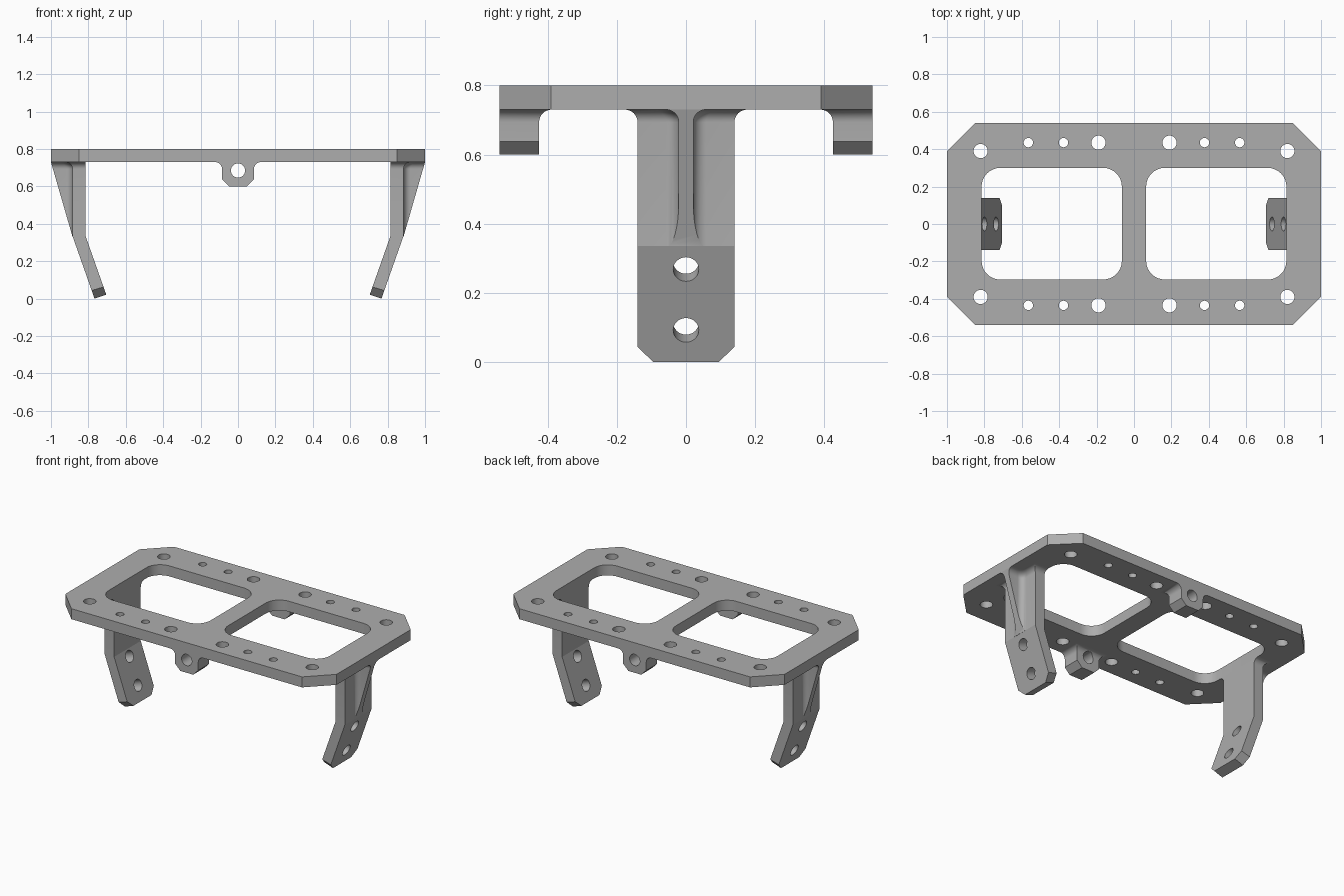
import bpy, bmesh
from math import pi, sin, cos
from mathutils import Vector, Matrix

cube = bpy.data.objects.get("Cube")
if cube:
    bpy.data.objects.remove(cube, do_unlink=True)

GREY = (0.42, 0.42, 0.42, 1)
metal = bpy.data.materials.new("plain grey metal")
metal.use_nodes = True
metal.diffuse_color = GREY
metal.node_tree.nodes["Principled BSDF"].inputs["Base Color"].default_value = GREY

TOP, UNDER = 0.80, 0.73      # plate faces
R = 0.037                    # fillet radius under the plate
STEPS = 8


def add(name, bm):
    bmesh.ops.recalc_face_normals(bm, faces=bm.faces)
    mesh = bpy.data.meshes.new(name)
    bm.to_mesh(mesh)
    bm.free()
    ob = bpy.data.objects.new(name, mesh)
    bpy.context.collection.objects.link(ob)
    mesh.materials.append(metal)
    return ob


def activate(ob):
    bpy.ops.object.select_all(action='DESELECT')
    ob.select_set(True)
    bpy.context.view_layer.objects.active = ob


def smooth(ob):
    activate(ob)
    bpy.ops.object.shade_smooth_by_angle(angle=pi / 6)


def loft(rings):
    """Closed solid through rings of equal point count."""
    bm = bmesh.new()
    loops = [[bm.verts.new(p) for p in ring] for ring in rings]
    n = len(loops[0])
    for a, b in zip(loops, loops[1:]):
        for i in range(n):
            j = (i + 1) % n
            bm.faces.new((a[i], a[j], b[j], b[i]))
    bm.faces.new(loops[0][::-1])
    bm.faces.new(loops[-1])
    return bm


def drill(ob, centres, axis, radius):
    """Cut round holes through a part."""
    bm = bmesh.new()
    turn = Vector(axis).to_track_quat('Z', 'Y').to_matrix().to_4x4()
    for c in centres:
        bmesh.ops.create_cone(bm, cap_ends=True, segments=32, radius1=radius, radius2=radius,
                              depth=0.3, matrix=Matrix.Translation(c) @ turn)
    cutter = add("hole_cutter", bm)
    cutter.hide_render = True
    mod = ob.modifiers.new("holes", 'BOOLEAN')
    mod.operation, mod.solver, mod.object = 'DIFFERENCE', 'EXACT', cutter
    activate(ob)
    bpy.ops.object.modifier_apply(modifier=mod.name)
    bpy.data.objects.remove(cutter, do_unlink=True)


def opposite(ob, name):
    """Copy of a part turned half way round the centre."""
    twin = ob.copy()
    twin.data = ob.data.copy()
    twin.name = name
    twin.data.transform(Matrix.Rotation(pi, 4, 'Z'))
    bpy.context.collection.objects.link(twin)


def circle(x, y, r, n=32):
    return [(x + r * cos(2 * pi * i / n), y + r * sin(2 * pi * i / n)) for i in range(n)]


def rounded_rect(x0, x1, y0, y1, r):
    pts = []
    corners = [(x1 - r, y1 - r), (x0 + r, y1 - r), (x0 + r, y0 + r), (x1 - r, y0 + r)]
    for k, (cx, cy) in enumerate(corners):
        for i in range(STEPS + 1):
            a = (k + i / STEPS) * pi / 2
            pts.append((cx + r * cos(a), cy + r * sin(a)))
    return pts


def flare():
    """Height and outward offset along the fillet below the plate."""
    for i in range(STEPS + 1):
        a = i / STEPS * pi / 2
        yield UNDER - R + R * sin(a), R * (1 - cos(a))


# Top plate: chamfered outline, two windows and bolt holes
outlines = [[(1, -0.39), (1, 0.39), (0.85, 0.54), (-0.85, 0.54),
             (-1, 0.39), (-1, -0.39), (-0.85, -0.54), (0.85, -0.54)]]
for sx in (-1, 1):
    outlines.append(rounded_rect(*sorted((sx * 0.065, sx * 0.815)), -0.297, 0.3, 0.1))
    for sy in (-1, 1):
        for x, y, r in ((0.82, 0.39, 0.038), (0.19, 0.435, 0.038),
                        (0.377, 0.435, 0.025), (0.565, 0.435, 0.025)):
            outlines.append(circle(sx * x, sy * y, r))
curve = bpy.data.curves.new("plate_outline", 'CURVE')
curve.dimensions, curve.fill_mode = '2D', 'BOTH'
curve.extrude = (TOP - UNDER) / 2
for pts in outlines:
    spline = curve.splines.new('POLY')
    spline.points.add(len(pts) - 1)
    for p, (x, y) in zip(spline.points, pts):
        p.co = (x, y, 0, 1)
    spline.use_cyclic_u = True
source = bpy.data.objects.new("plate_outline", curve)
bm = bmesh.new()
bm.from_mesh(source.to_mesh())
bpy.data.objects.remove(source)
bmesh.ops.remove_doubles(bm, verts=bm.verts, dist=0.0002)
bmesh.ops.translate(bm, verts=bm.verts, vec=(0, 0, (TOP + UNDER) / 2))
smooth(add("top_plate", bm))

# Upper leg: upright web with a filleted rib, trimmed to a slanted front
INNER, OUTER, BEND, HALF = 0.815, 0.885, 0.335, 0.14
RIB = 0.021


def leg_section(z, e):
    half = [(INNER, HALF + e), (OUTER + e, HALF + e)]
    for i in range(STEPS + 1):
        a = i / STEPS * pi / 2
        half.append((OUTER + e + R * (1 - cos(a)), RIB + e + R * (1 - sin(a))))
    half.append((1.08, RIB + e))
    return [(x, -y, z) for x, y in half] + [(x, y, z) for x, y in reversed(half)]


bm = loft([leg_section(BEND, 0)] + [leg_section(z, e) for z, e in flare()])
foot, head = Vector((OUTER + 0.001, 0, BEND)), Vector((1, 0, UNDER))
slope = head - foot
bmesh.ops.bisect_plane(bm, geom=bm.verts[:] + bm.edges[:] + bm.faces[:], dist=1e-5,
                       plane_co=head, plane_no=(slope.z, 0, -slope.x), clear_outer=True)
bmesh.ops.holes_fill(bm, edges=[e for e in bm.edges if e.is_boundary], sides=0)
upper = add("left_leg_upper", bm)
smooth(upper)
opposite(upper, "right_leg_upper")

# Lower leg: inclined bar with chamfered end and two holes
CHAMFER = 0.13   # share of the length


def bar_face(x0, x1, z1):
    def at(t, y):
        return (x0 + (x1 - x0) * t, y, BEND + (z1 - BEND) * t)
    half = [(0, HALF), (1 - CHAMFER, HALF), (1, HALF - 0.045)]
    return [at(t, -y) for t, y in half] + [at(t, y) for t, y in reversed(half)]


lower = add("left_leg_lower", loft([bar_face(INNER, 0.7045, 0.0215), bar_face(OUTER, 0.767, 0)]))
holes = [(0.767 + (OUTER - 0.767) * z / BEND, 0, z) for z in (0.268, 0.092)]
drill(lower, holes, (0.943, 0, -0.332), 0.037)
smooth(lower)
opposite(lower, "right_leg_lower")

# Lugs: small drilled ears below the long edges


def lug_section(z, half, e=0):
    y0, y1 = -0.54, -0.425 + e
    return [(-half - e, y0, z), (half + e, y0, z), (half + e, y1, z), (-half - e, y1, z)]


lug = add("front_lug", loft([lug_section(0.6, 0.047), lug_section(0.638, 0.085)]
                            + [lug_section(z, 0.085, e) for z, e in flare()]))
drill(lug, [(0, -0.48, 0.685)], (0, 1, 0), 0.038)
smooth(lug)
opposite(lug, "back_lug")
